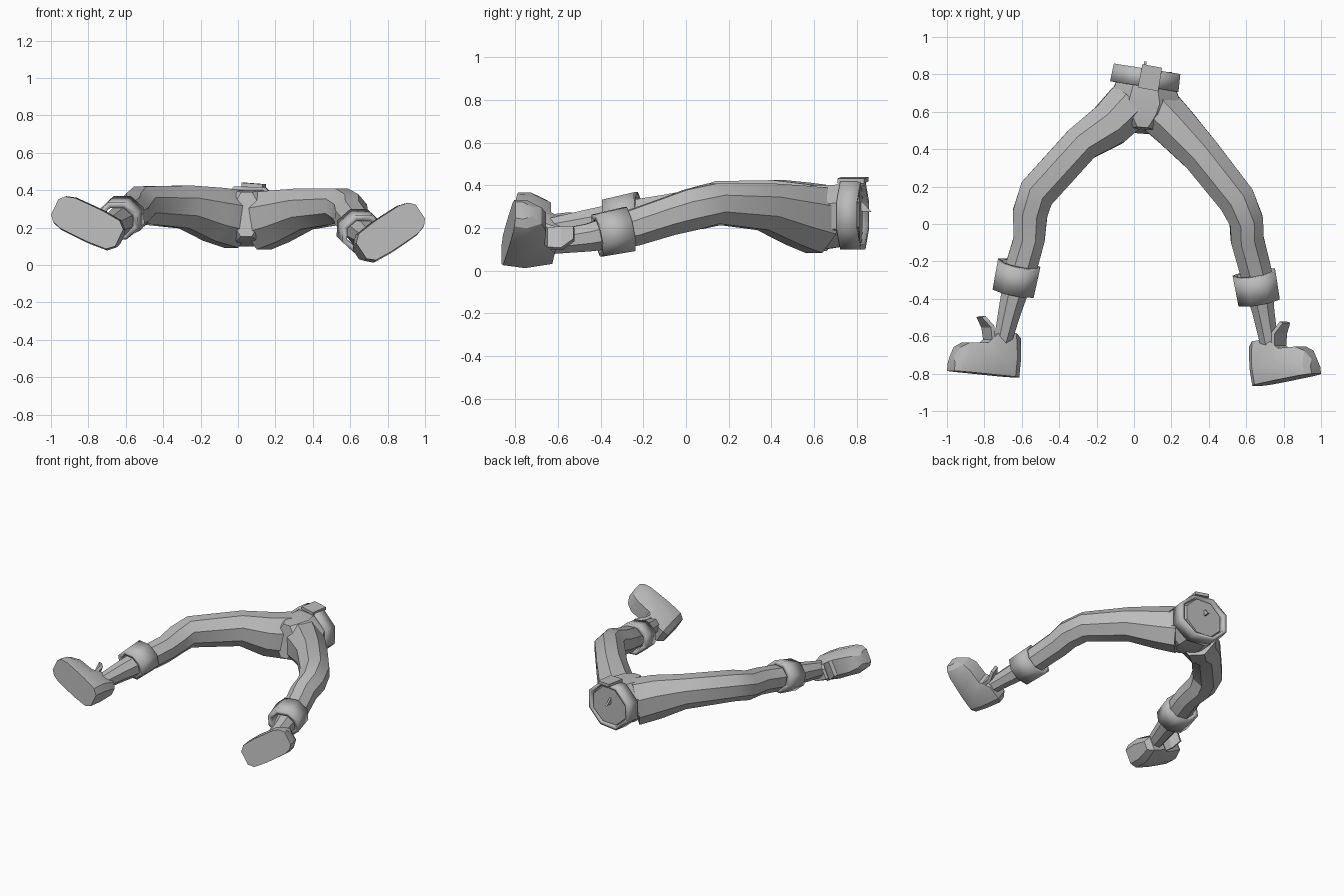
import bpy, bmesh, math
from mathutils import Vector

if "Cube" in bpy.data.objects:
    bpy.data.objects.remove(bpy.data.objects["Cube"])

grey = bpy.data.materials.new("plain_grey")
grey.use_nodes = True
tone = (0.5, 0.5, 0.5, 1)
grey.diffuse_color = tone
grey.node_tree.nodes["Principled BSDF"].inputs["Base Color"].default_value = tone


def loft(name, rings, caps=True, wall=0):
    """Skin a list of point rings, optionally capped or given a wall."""
    bm = bmesh.new()
    rows = [[bm.verts.new(p) for p in ring] for ring in rings]
    for a, b in zip(rows, rows[1:]):
        for i in range(len(a)):
            j = (i + 1) % len(a)
            bm.faces.new((a[i], a[j], b[j], b[i]))
    if caps:
        bm.faces.new(rows[0])
        bm.faces.new(rows[-1])
    bmesh.ops.recalc_face_normals(bm, faces=bm.faces)
    mesh = bpy.data.meshes.new(name)
    bm.to_mesh(mesh)
    bm.free()
    mesh.materials.append(grey)
    ob = bpy.data.objects.new(name, mesh)
    bpy.context.collection.objects.link(ob)
    if wall:
        mod = ob.modifiers.new("wall", "SOLIDIFY")
        mod.thickness = wall
        mod.offset = -1
    bpy.ops.object.select_all(action="DESELECT")
    ob.select_set(True)
    bpy.context.view_layer.objects.active = ob
    bpy.ops.object.shade_smooth_by_angle(angle=math.radians(30))
    return ob


def octagon(centre, tangent, w, h):
    """Octagon across a limb, flat sides at half-width w and half-height h."""
    t = tangent.normalized()
    side = t.cross(Vector((0, 0, 1))).normalized()
    up = side.cross(t)
    k = 1 / math.cos(math.pi / 8)
    return [centre + side * w * k * math.cos(a) + up * h * k * math.sin(a)
            for a in [math.pi / 8 + i * math.pi / 4 for i in range(8)]]


def limb(name, stations, **opts):
    """Octagonal tube through (x, y, z, half-width, half-height) stations."""
    pts = [Vector(s[:3]) for s in stations]
    last = len(pts) - 1
    rings = []
    for i, s in enumerate(stations):
        tangent = pts[min(i + 1, last)] - pts[max(i - 1, 0)]
        rings.append(octagon(pts[i], tangent, s[3], s[4]))
    return loft(name, rings, **opts)


def boot(side_name, heel, toe, up):
    """Boot on a sole line from heel to toe, with an upright tongue."""
    heel, axis = Vector(heel), Vector(toe) - Vector(heel)
    fwd = axis.normalized()
    side = Vector(up).cross(fwd).normalized()
    up = fwd.cross(side)

    def at(s, across, height):
        return heel + axis * s + side * across + up * height

    rings = []
    for s, w, h in [(0, .05, .21), (.1, .084, .235), (.36, .092, .23),
                    (.52, .092, .17), (.8, .09, .16), (.93, .075, .13), (1, .045, .08)]:
        rings.append([at(s, w, 0), at(s, w * 1.06, h * .45), at(s, w * .6, h),
                      at(s, -w * .6, h), at(s, -w * 1.06, h * .45), at(s, -w, 0)])
    loft(side_name + "_boot", rings)
    tongue = []
    for s, w, h in [(.42, .055, .19), (.46, .06, .26), (.58, .035, .31)]:
        tongue.append([at(s, w, h), at(s + .05, w, h - .01),
                       at(s + .05, -w, h - .01), at(s, -w, h)])
    loft(side_name + "_boot_tongue", tongue)


# Pelvis and waist
limb("pelvis", [(.065, .82, .26, .14, .13), (.06, .74, .26, .16, .145),
                (.055, .65, .25, .2, .15), (.05, .57, .26, .16, .14),
                (.045, .5, .27, .07, .12)])

# Trouser legs, hip to ankle
limb("right_leg", [(-.02, .64, .245, .13, .155), (-.13, .53, .27, .12, .145),
                   (-.28, .43, .31, .1, .115), (-.52, .165, .32, .1, .1),
                   (-.555, .06, .29, .093, .095), (-.56, -.08, .27, .083, .088),
                   (-.6, -.22, .25, .085, .085), (-.66, -.45, .22, .062, .068),
                   (-.71, -.66, .19, .045, .05)])
limb("left_leg", [(.12, .62, .235, .13, .155), (.22, .52, .26, .12, .14),
                  (.36, .37, .3, .105, .11), (.55, .13, .315, .1, .095),
                  (.6, .02, .285, .09, .097), (.605, -.08, .255, .088, .09),
                  (.65, -.25, .2, .085, .085), (.69, -.46, .155, .06, .065),
                  (.73, -.68, .125, .045, .05)])

# Cuffs below the knees
for name, a, b in [("right_cuff", (-.615, -.215, .265), (-.645, -.365, .235)),
                   ("left_cuff", (.642, -.265, .195), (.668, -.415, .165))]:
    limb(name, [(*a, .115, .105), (*b, .112, .1)], caps=False, wall=.03)

# Belt, buckle and the small tab inside the waist
limb("belt", [(.07, .83, .26, .18, .16), (.055, .735, .26, .185, .16)],
     caps=False, wall=.025)


def plate(name, corners, thickness):
    low = [Vector(c) for c in corners]
    loft(name, [low, [p + Vector(thickness) for p in low]])


plate("buckle", [(.02, .73, .418), (.13, .71, .41), (.15, .835, .41), (.045, .855, .418)],
      (0, 0, .022))
plate("waist_tab", [(.05, .81, .33), (.05, .83, .32), (.055, .87, .275), (.05, .81, .28)],
      (.012, 0, 0))

# Boots, with the soles facing forward
boot("right", (-.635, -.82, .145), (-.98, -.785, .31), (0, 1, 0))
boot("left", (.66, -.865, .075), (.975, -.8, .285), (0, 1, 0))
